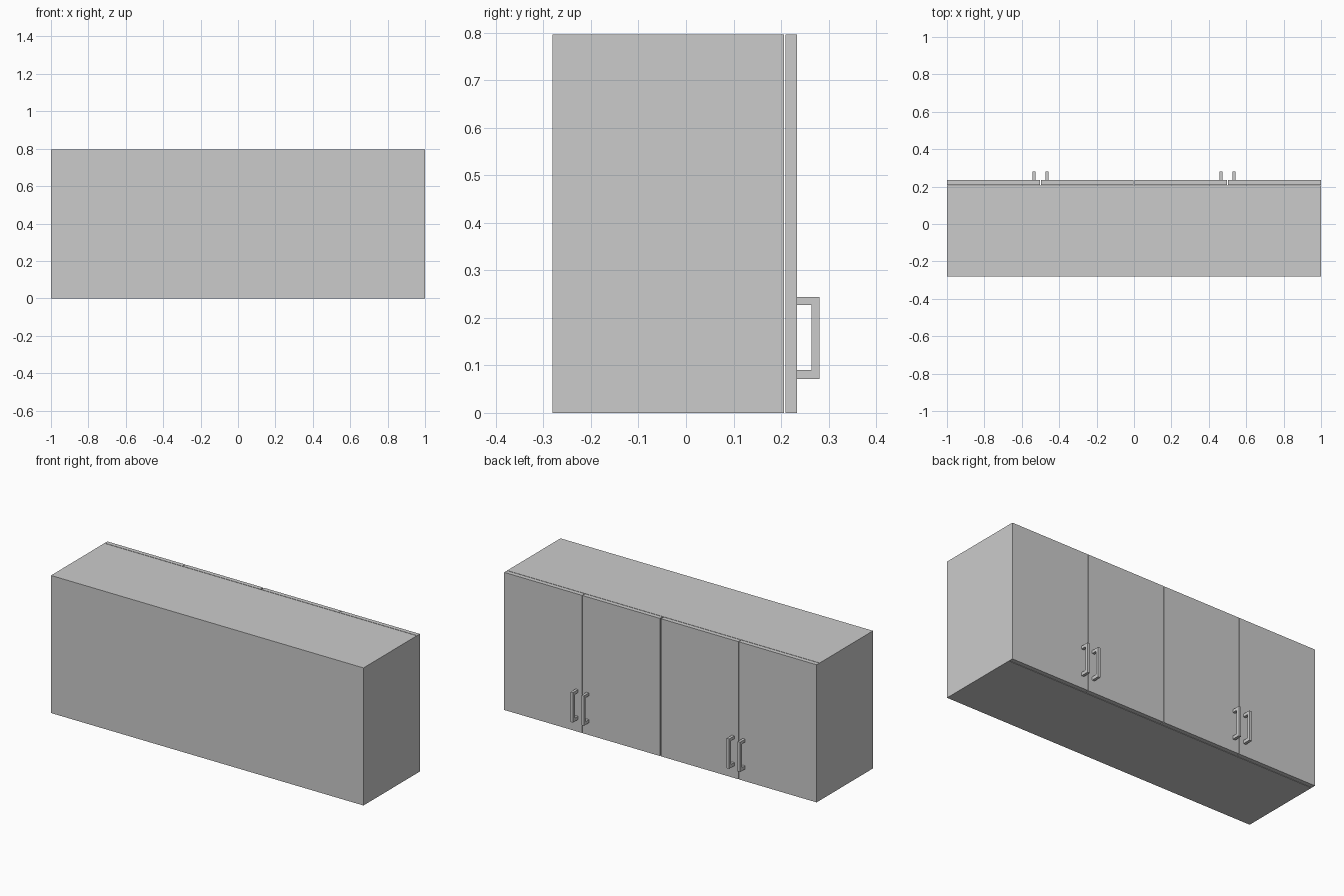
import bpy
import bmesh

if "Cube" in bpy.data.objects:
    bpy.data.objects.remove(bpy.data.objects["Cube"])

HEIGHT = 0.796
BACK, BODY_FRONT = -0.281, 0.206
DOOR_IN, DOOR_OUT = 0.209, 0.234


def box(name, x, y, z):
    """Box spanning the given (min, max) ranges."""
    bm = bmesh.new()
    bmesh.ops.create_cube(bm, size=1)
    for v in bm.verts:
        v.co = [r[0] + (c + 0.5) * (r[1] - r[0]) for c, r in zip(v.co, (x, y, z))]
    return finish(name, bm)


def finish(name, bm):
    bmesh.ops.recalc_face_normals(bm, faces=bm.faces)
    mesh = bpy.data.meshes.new(name)
    bm.to_mesh(mesh)
    bm.free()
    obj = bpy.data.objects.new(name, mesh)
    bpy.context.collection.objects.link(obj)
    return obj


def handle(name, x, width=0.016):
    """Square-cornered pull: a C profile in the YZ plane, extruded along x."""
    y0, yi, y1 = DOOR_OUT, 0.264, 0.281
    z0, z1, z2, z3 = 0.071, 0.09, 0.227, 0.244
    profile = [(y0, z0), (y1, z0), (y1, z3), (y0, z3),
               (y0, z2), (yi, z2), (yi, z1), (y0, z1)]
    bm = bmesh.new()
    face = bm.faces.new([bm.verts.new((x - width / 2, y, z)) for y, z in profile])
    side = bmesh.ops.extrude_face_region(bm, geom=[face])["geom"]
    bmesh.ops.translate(bm, vec=(width, 0, 0),
                        verts=[g for g in side if isinstance(g, bmesh.types.BMVert)])
    return finish(name, bm)


# Cabinet body
box("cabinet_body", (-1, 1), (BACK, BODY_FRONT), (0, HEIGHT))

# Four doors in two pairs, with a pull beside each pair's meeting edge
for side, sx in (("left", -1), ("right", 1)):
    for place, near, far, pull in (("inner", 0.003, 0.4985, 0.465),
                                   ("outer", 0.5015, 1.0, 0.535)):
        xs = sorted((sx * near, sx * far))
        box(f"{side}_{place}_door", xs, (DOOR_IN, DOOR_OUT), (0, HEIGHT))
        handle(f"{side}_{place}_handle", sx * pull)
